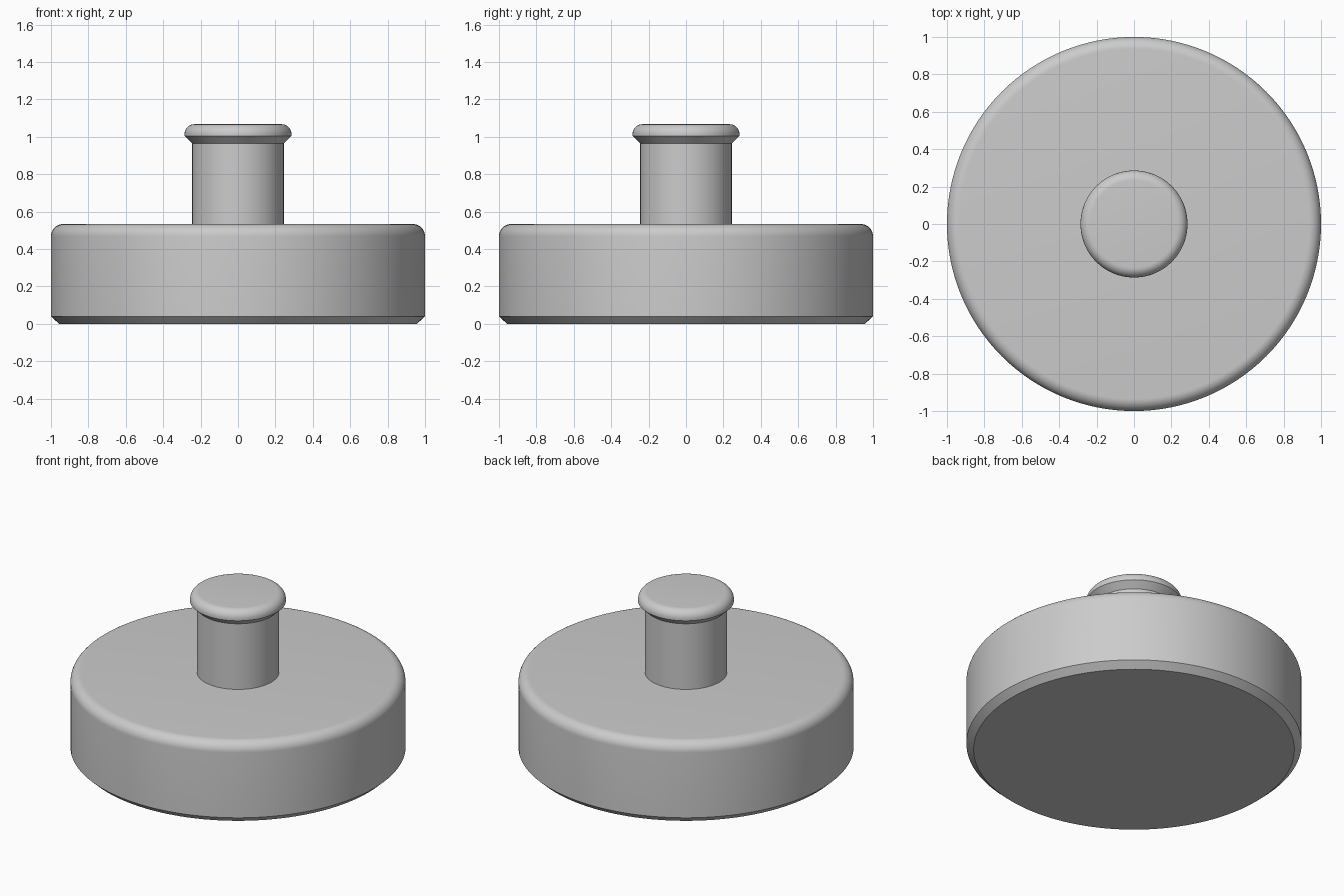
import bpy, bmesh, math

if "Cube" in bpy.data.objects:
    bpy.data.objects.remove(bpy.data.objects["Cube"])

SEGMENTS = 128

grey = bpy.data.materials.new("light_grey")
grey.diffuse_color = (0.6, 0.6, 0.6, 1.0)
grey.use_nodes = True
grey.node_tree.nodes["Principled BSDF"].inputs["Base Color"].default_value = grey.diffuse_color


def fillet(cx, cz, r, steps=10):
    """Quarter round from the side wall up to the flat top."""
    return [(cx + r * math.cos(math.pi / 2 * i / steps),
             cz + r * math.sin(math.pi / 2 * i / steps)) for i in range(steps + 1)]


def lathe(name, profile):
    """Turn a bottom-to-top profile around z and close both ends."""
    bm = bmesh.new()
    rings = []
    for r, z in profile:
        rings.append([bm.verts.new((r * math.cos(2 * math.pi * k / SEGMENTS),
                                    r * math.sin(2 * math.pi * k / SEGMENTS), z))
                      for k in range(SEGMENTS)])
    for low, high in zip(rings, rings[1:]):
        for k in range(SEGMENTS):
            n = (k + 1) % SEGMENTS
            bm.faces.new((low[k], low[n], high[n], high[k]))
    bm.faces.new(rings[0][::-1])
    bm.faces.new(rings[-1])
    mesh = bpy.data.meshes.new(name)
    bm.to_mesh(mesh)
    bm.free()
    mesh.materials.append(grey)
    obj = bpy.data.objects.new(name, mesh)
    bpy.context.collection.objects.link(obj)
    bpy.ops.object.select_all(action='DESELECT')
    obj.select_set(True)
    bpy.context.view_layer.objects.active = obj
    bpy.ops.object.shade_smooth_by_angle(angle=math.radians(30))
    return obj


# Wide disc: chamfered bottom edge, rounded top edge
lathe("base_disc", [(0.957, 0), (1.0, 0.04)] + fillet(0.935, 0.468, 0.065))

# Stem with flared, rounded head
lathe("knob", [(0.245, 0.533), (0.245, 0.965), (0.286, 1.004)]
      + fillet(0.233, 1.014, 0.053))
